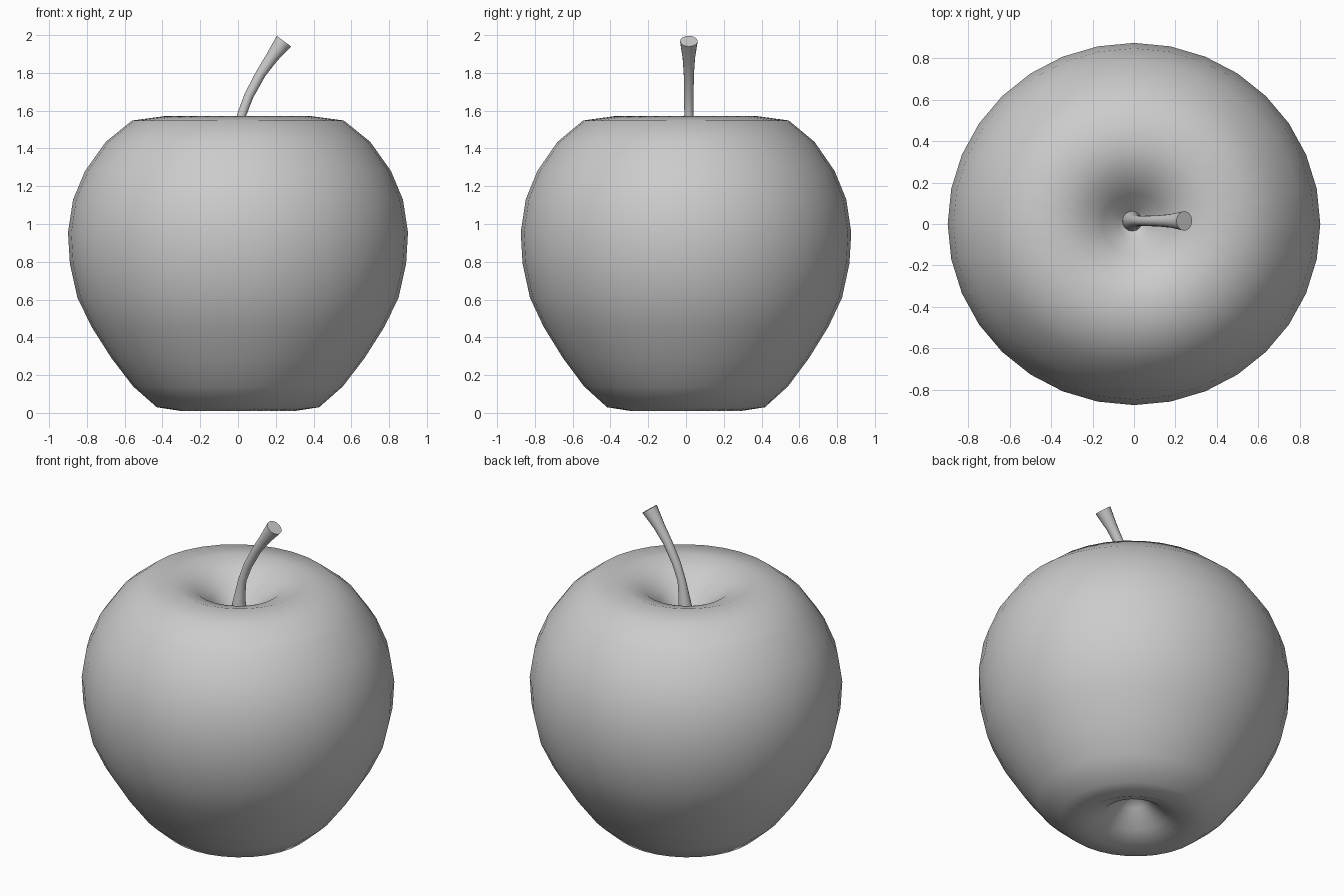
import bpy, bmesh, math
from mathutils import Vector, Matrix

cube = bpy.data.objects.get("Cube")
if cube:
    bpy.data.objects.remove(cube, do_unlink=True)

grey = bpy.data.materials.new("light_grey")
grey.use_nodes = True
grey.diffuse_color = (0.6, 0.6, 0.6, 1)
grey.node_tree.nodes["Principled BSDF"].inputs["Base Color"].default_value = grey.diffuse_color


def finish(bm, name, angle):
    """Turn a bmesh into a smooth-shaded object."""
    bmesh.ops.recalc_face_normals(bm, faces=bm.faces)
    mesh = bpy.data.meshes.new(name)
    bm.to_mesh(mesh)
    bm.free()
    mesh.materials.append(grey)
    obj = bpy.data.objects.new(name, mesh)
    bpy.context.collection.objects.link(obj)
    bpy.ops.object.select_all(action="DESELECT")
    obj.select_set(True)
    bpy.context.view_layer.objects.active = obj
    bpy.ops.object.shade_smooth_by_angle(angle=math.radians(angle))
    return obj


# Fruit: lathed profile (radius, height) with a dimple at each end
profile = [
    (0, 0.22), (0.08, 0.15), (0.18, 0.06), (0.30, 0.01), (0.43, 0.03),
    (0.555, 0.14), (0.67, 0.29), (0.775, 0.455), (0.85, 0.61), (0.89, 0.79),
    (0.90, 0.955), (0.873, 1.13), (0.81, 1.28), (0.70, 1.435), (0.56, 1.548),
    (0.38, 1.572), (0.25, 1.53), (0.15, 1.45), (0.07, 1.36), (0, 1.31),
]
bm = bmesh.new()
verts = [bm.verts.new((r, 0, z)) for r, z in profile]
edges = [bm.edges.new(pair) for pair in zip(verts, verts[1:])]
bmesh.ops.spin(bm, geom=verts + edges, cent=(0, 0, 0), axis=(0, 0, 1),
               angle=math.tau, steps=32, use_duplicate=False)
bmesh.ops.remove_doubles(bm, verts=bm.verts, dist=0.001)
bmesh.ops.scale(bm, vec=(1, 0.972, 1), verts=bm.verts)
finish(bm, "fruit_body", 80)

# Stem: rings lofted along a bent path (x, z, radius)
path = [
    (-0.01, 1.28, 0.055), (-0.008, 1.38, 0.045), (0.003, 1.48, 0.032),
    (0.02, 1.58, 0.024), (0.058, 1.68, 0.025), (0.12, 1.795, 0.027),
    (0.178, 1.88, 0.033), (0.243, 1.968, 0.047),
]
SIDES = 16
points = [Vector((x, 0.015, z)) for x, z, r in path]
bm = bmesh.new()
rings = []
for i, point in enumerate(points):
    tangent = points[min(i + 1, len(points) - 1)] - points[max(i - 1, 0)]
    tilt = math.atan2(tangent.x, tangent.z)
    place = Matrix.Translation(point) @ Matrix.Rotation(tilt, 4, "Y")
    rings.append(bmesh.ops.create_circle(
        bm, segments=SIDES, radius=path[i][2], matrix=place)["verts"])
for low, high in zip(rings, rings[1:]):
    for k in range(SIDES):
        n = (k + 1) % SIDES
        bm.faces.new((low[k], low[n], high[n], high[k]))
bm.faces.new(rings[0])
bm.faces.new(rings[-1])
finish(bm, "stem", 45)
